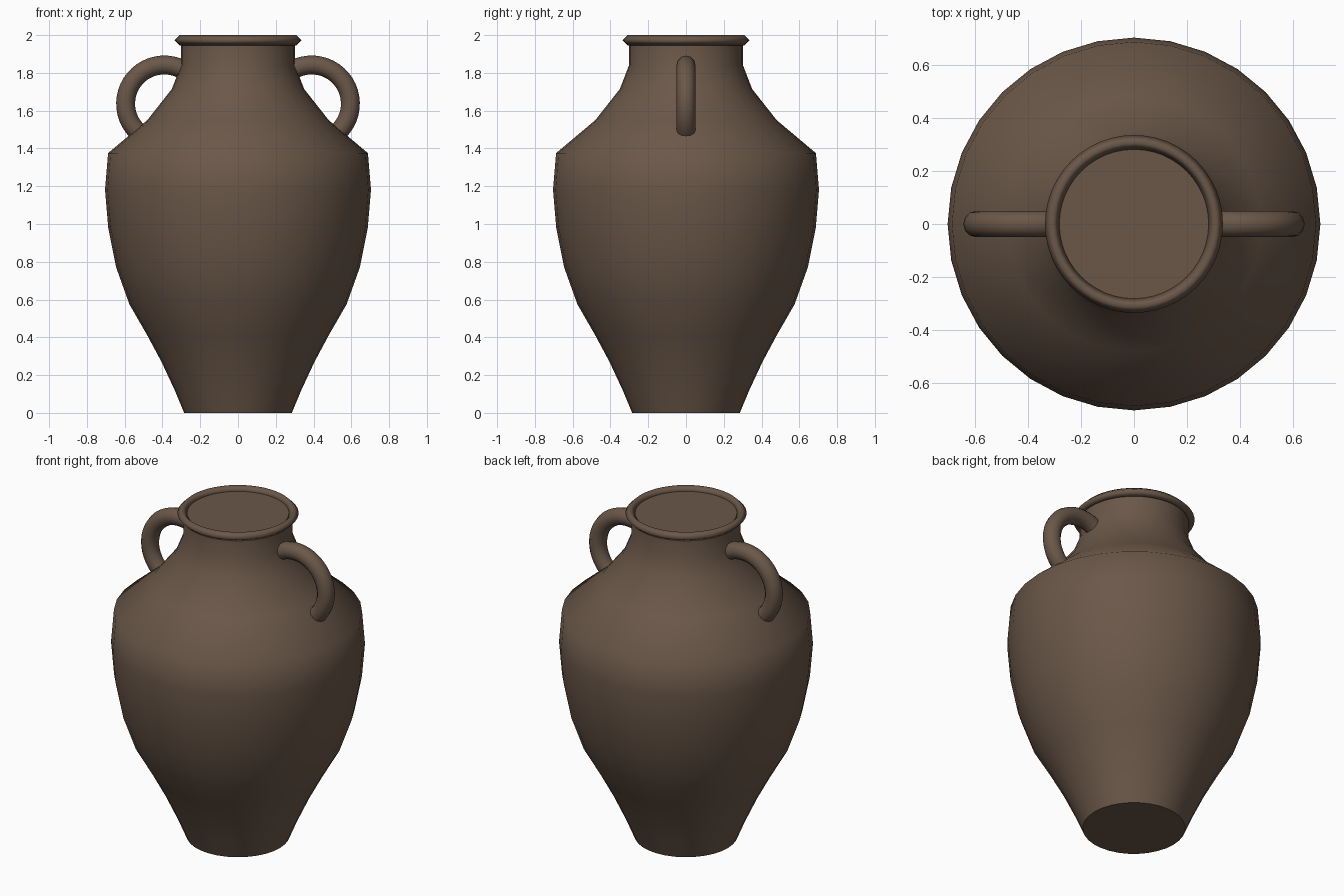
import bpy, bmesh, math
from mathutils import Vector

if "Cube" in bpy.data.objects:
    bpy.data.objects.remove(bpy.data.objects["Cube"])

clay = bpy.data.materials.new("brown clay")
clay.diffuse_color = (0.145, 0.096, 0.066, 1)
clay.use_nodes = True
clay.node_tree.nodes["Principled BSDF"].inputs["Base Color"].default_value = clay.diffuse_color


def finish(name, bm, angle):
    bmesh.ops.recalc_face_normals(bm, faces=bm.faces)
    me = bpy.data.meshes.new(name)
    bm.to_mesh(me)
    bm.free()
    me.materials.append(clay)
    ob = bpy.data.objects.new(name, me)
    bpy.context.collection.objects.link(ob)
    bpy.ops.object.select_all(action='DESELECT')
    ob.select_set(True)
    bpy.context.view_layer.objects.active = ob
    bpy.ops.object.shade_smooth_by_angle(angle=math.radians(angle))
    return ob


def bridge(bm, a, b):
    n = len(a)
    for i in range(n):
        bm.faces.new((a[i], a[(i + 1) % n], b[(i + 1) % n], b[i]))


def lathe(name, profile, segs, closed, angle):
    bm = bmesh.new()
    rings = [[bm.verts.new((r * math.cos(2 * math.pi * i / segs),
                            r * math.sin(2 * math.pi * i / segs), z))
              for i in range(segs)] for r, z in profile]
    for a, b in zip(rings, rings[1:]):
        bridge(bm, a, b)
    if closed:
        bridge(bm, rings[-1], rings[0])
    else:
        bm.faces.new(rings[0])
        bm.faces.new(rings[-1])
    return finish(name, bm, angle)


# Turned body with a closed mouth
lathe("body", [(0.285, 0), (0.335, 0.12), (0.405, 0.27), (0.48, 0.41),
               (0.575, 0.575), (0.645, 0.77), (0.687, 0.98), (0.704, 1.18),
               (0.688, 1.375), (0.48, 1.55), (0.35, 1.715), (0.302, 1.84),
               (0.302, 1.973)], 32, False, 60)

# Rim: ring with a diamond section
R, m, zc = 0.309, 0.027, 1.973
lathe("rim", [(R + m, zc), (R, zc + m), (R - m, zc), (R, zc - m)], 48, True, 180)


# Handles: round tube bent along an arc, ends buried in the body
def handle(name, side):
    bm = bmesh.new()
    rings, steps, sides, arc, tube = [], 24, 12, 0.205, 0.05
    for i in range(steps + 1):
        t = math.radians(125 - (125 + 60) * i / steps)
        out = Vector((side * math.cos(t), 0, math.sin(t)))
        c = Vector((side * 0.39, 0, 1.637)) + out * arc
        rings.append([bm.verts.new(c + out * tube * math.cos(2 * math.pi * k / sides)
                                   + Vector((0, tube * math.sin(2 * math.pi * k / sides), 0)))
                      for k in range(sides)])
    for a, b in zip(rings, rings[1:]):
        bridge(bm, a, b)
    bm.faces.new(rings[0])
    bm.faces.new(rings[-1])
    finish(name, bm, 60)


handle("left_handle", -1)
handle("right_handle", 1)
